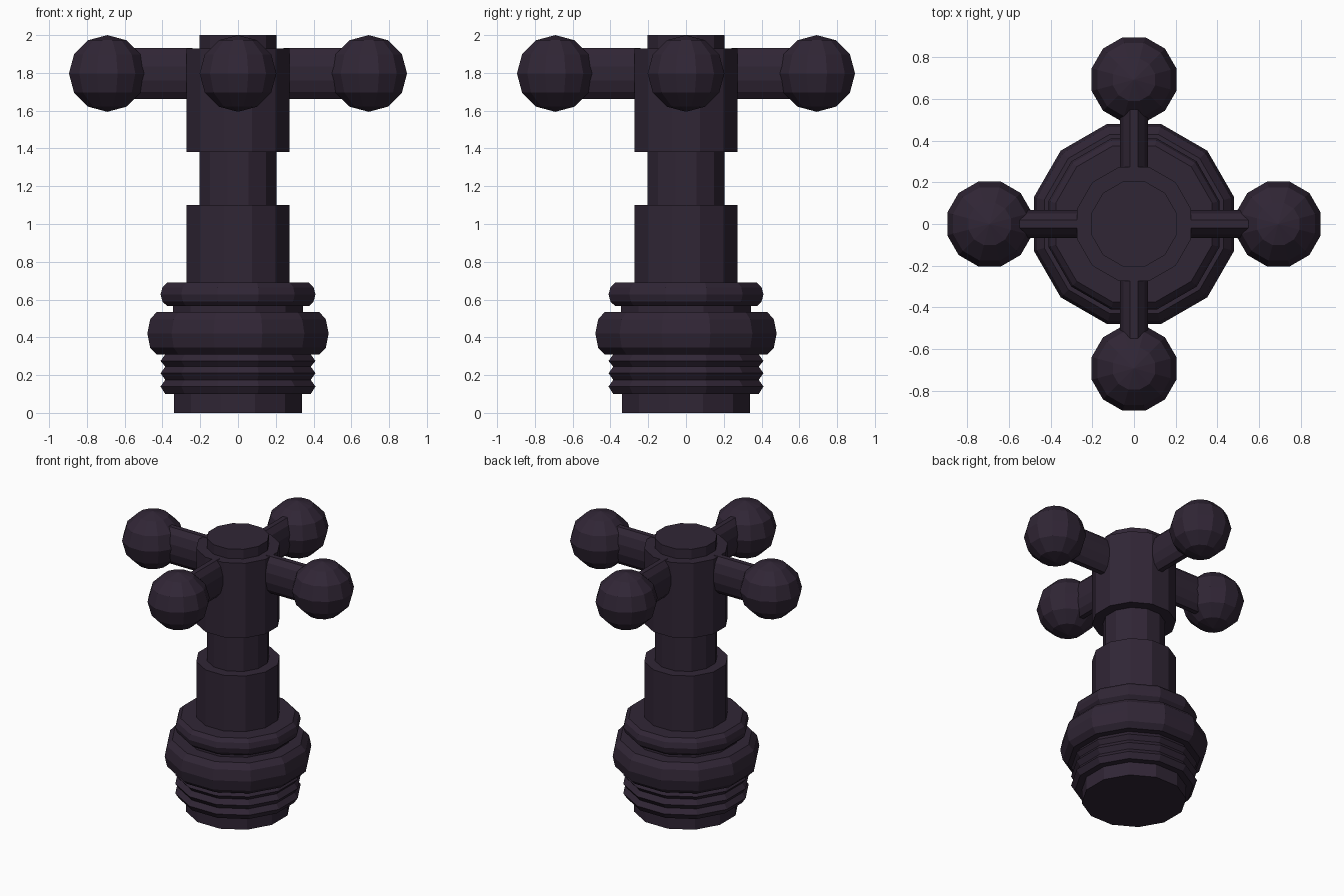
import bpy, bmesh, math
from mathutils import Matrix

if "Cube" in bpy.data.objects:
    bpy.data.objects.remove(bpy.data.objects["Cube"])

mat = bpy.data.materials.new("dark plum")
mat.diffuse_color = (0.030, 0.019, 0.036, 1)
mat.use_nodes = True
mat.node_tree.nodes["Principled BSDF"].inputs["Base Color"].default_value = mat.diffuse_color

N = 12
FLAT = math.cos(math.pi / N)      # half width across flats / corner radius


def finish(bm, name):
    bmesh.ops.recalc_face_normals(bm, faces=bm.faces)
    me = bpy.data.meshes.new(name)
    bm.to_mesh(me)
    bm.free()
    me.materials.append(mat)
    ob = bpy.data.objects.new(name, me)
    bpy.context.collection.objects.link(ob)
    return ob


def lathe(name, profile):
    """Closed 12-sided turned part from (half width, height) points."""
    bm = bmesh.new()
    rings = []
    for w, z in profile:
        r = w / FLAT
        rings.append([bm.verts.new((r * math.cos(a), r * math.sin(a), z))
                      for a in (math.pi / N * (2 * i + 1) for i in range(N))])
    for lo, hi in zip(rings, rings[1:]):
        for i in range(N):
            j = (i + 1) % N
            bm.faces.new((lo[i], lo[j], hi[j], hi[i]))
    bm.faces.new(rings[0])
    bm.faces.new(rings[-1])
    return finish(bm, name)


# Threaded base, flange and collar, stem and hub in one turned body
lathe("valve_body", [
    (0.34, 0), (0.34, 0.10),
    (0.385, 0.10), (0.41, 0.14), (0.385, 0.175), (0.41, 0.21),
    (0.385, 0.245), (0.41, 0.275), (0.385, 0.31),
    (0.43, 0.31), (0.465, 0.345), (0.48, 0.42), (0.465, 0.495), (0.43, 0.535),
    (0.345, 0.535), (0.345, 0.565),
    (0.375, 0.565), (0.40, 0.59), (0.41, 0.627), (0.40, 0.665), (0.375, 0.69),
    (0.273, 0.69), (0.273, 1.10),
    (0.203, 1.10), (0.203, 1.38),
    (0.273, 1.38), (0.273, 1.93),
    (0.203, 1.93), (0.203, 2.0)])

# Four oval arms, each ending in a ball
ARM_Z = 1.797
for k in range(4):
    turn = Matrix.Rotation(k * math.pi / 2, 4, 'Z')

    bm = bmesh.new()
    m = (turn @ Matrix.Translation((0.405, 0, ARM_Z))
         @ Matrix.Diagonal((1, 0.0695, 0.14, 1))
         @ Matrix.Rotation(math.pi / 2, 4, 'Y')
         @ Matrix.Rotation(math.pi / N, 4, 'Z'))
    bmesh.ops.create_cone(bm, cap_ends=True, segments=N, radius1=1, radius2=1,
                          depth=0.33, matrix=m)
    finish(bm, f"handle_arm_{k + 1}")

    bm = bmesh.new()
    m = (turn @ Matrix.Translation((0.692, 0, ARM_Z))
         @ Matrix.Diagonal((1 / FLAT, 1 / FLAT, 1, 1))
         @ Matrix.Rotation(math.pi / N, 4, 'Z'))
    bmesh.ops.create_uvsphere(bm, u_segments=N, v_segments=6, radius=0.203, matrix=m)
    finish(bm, f"handle_ball_{k + 1}")
